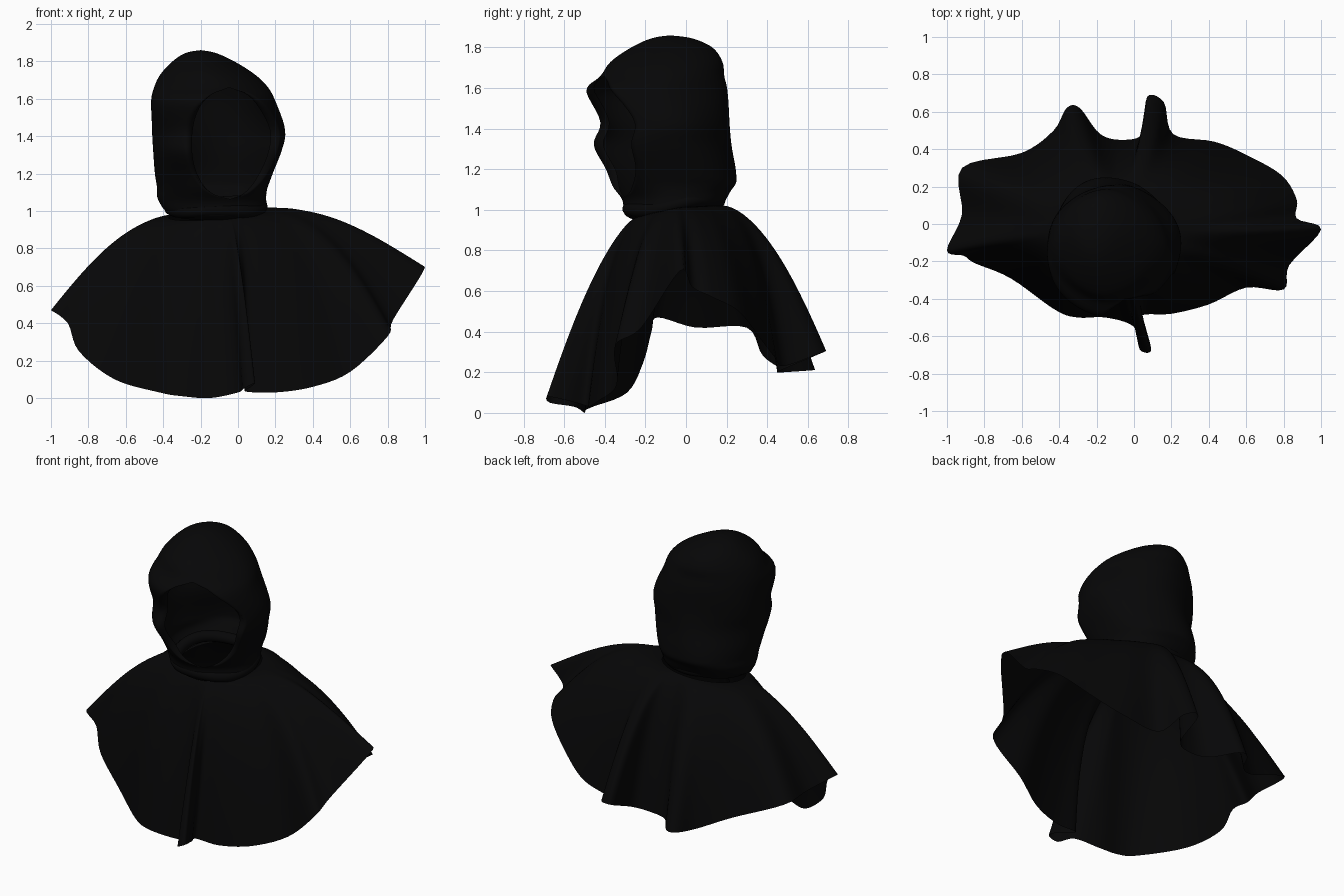
import bpy, bmesh, math
from mathutils import Vector

if "Cube" in bpy.data.objects:
    bpy.data.objects.remove(bpy.data.objects["Cube"])

cloth = bpy.data.materials.new("black_cloth")
cloth.diffuse_color = (0.002, 0.002, 0.0022, 1)
cloth.use_nodes = True
cloth.node_tree.nodes["Principled BSDF"].inputs["Base Color"].default_value = cloth.diffuse_color


def catmull(pts, steps, closed):
    """Smooth curve of tuples through control points."""
    out, n = [], len(pts)
    for i in range(n if closed else n - 1):
        pick = (lambda k: pts[k % n]) if closed else (lambda k: pts[max(0, min(n - 1, k))])
        a, b, c, d = (pick(i + k) for k in (-1, 0, 1, 2))
        for s in range(steps):
            t = s / steps
            out.append(tuple(0.5 * (2 * q + (r - p) * t + (2 * p - 5 * q + 4 * r - u) * t * t
                                    + (3 * q - p - 3 * r + u) * t ** 3)
                             for p, q, r, u in zip(a, b, c, d)))
    if not closed:
        out.append(tuple(pts[-1]))
    return out


def skin(name, rows, closed):
    """Join rows of points into a smooth cloth sheet."""
    bm = bmesh.new()
    grid = [[bm.verts.new(p) for p in row] for row in rows]
    n = len(rows[0])
    for r0, r1 in zip(grid, grid[1:]):
        for j in range(n if closed else n - 1):
            k = (j + 1) % n
            bm.faces.new((r0[j], r0[k], r1[k], r1[j]))
    bmesh.ops.remove_doubles(bm, verts=bm.verts, dist=0.0005)
    bmesh.ops.dissolve_degenerate(bm, edges=bm.edges, dist=0.0005)
    bmesh.ops.recalc_face_normals(bm, faces=bm.faces)
    me = bpy.data.meshes.new(name)
    bm.to_mesh(me)
    bm.free()
    me.shade_smooth()
    me.materials.append(cloth)
    ob = bpy.data.objects.new(name, me)
    bpy.context.collection.objects.link(ob)
    return ob


# Shoulder cape: hem outline with its hanging folds, counterclockwise from the right
hem = [(1.0, -.03, .70), (.87, .03, .62), (.87, .13, .57), (.79, .26, .50), (.60, .37, .36),
       (.43, .44, .27), (.21, .48, .23), (.16, .65, .29), (.07, .68, .30), (.05, .49, .22),
       (-.05, .45, .20), (-.18, .48, .20), (-.29, .62, .21), (-.36, .62, .21), (-.43, .50, .21),
       (-.60, .38, .28), (-.92, .30, .42), (-.92, .05, .42), (-1.0, -.14, .47), (-.91, -.17, .40),
       (-.85, -.21, .25), (-.66, -.29, .10), (-.42, -.46, .03), (-.30, -.50, .01), (-.15, -.50, 0),
       (0.0, -.55, .03), (.03, -.67, .05), (.09, -.68, .08), (.07, -.58, .06), (.04, -.49, .035),
       (.20, -.48, .03), (.40, -.43, .06), (.60, -.34, .14), (.80, -.35, .33), (.83, -.22, .42)]
hem = catmull(hem, 5, True)
n, win = len(hem), 9
# Softened outline: folds fade out toward the neck
soft = [tuple(sum(hem[(i + k) % n][c] for k in range(-win, win + 1)) / (2 * win + 1) for c in range(3))
        for i in range(n)]
rows = []
for i in range(25):
    t = i / 24
    row = []
    for sharp, smooth in zip(hem, soft):
        a = math.atan2(smooth[1] + .02, smooth[0] + .11)
        x, y, z = Vector(smooth).lerp(Vector(sharp), t ** .7)
        c, s = math.cos(a), math.sin(a)
        nx, ny, nz = -.11 + .26 * c, -.03 + .225 * s, .985 + .02 * c + .03 * s
        power = 1.48 + .10 * c + .13 * s
        # shoulders push the cloth up and outward
        arch = math.sin(math.pi * t)
        puff = .035 * arch * abs(math.sin(2 * a))
        row.append((nx + (x - nx) * t + puff * c, ny + (y - ny) * t + puff * s,
                    nz + (z - nz) * t ** power + .06 * arch * abs(c)))
    rows.append(row)
skin("shoulder_cape", rows, True)

# Hood: stacked rings (z, left, right, front, back), with a face opening turned to the right
rings = [(.94, -.36, .12, -.25, .18), (.98, -.40, .15, -.30, .20), (1.05, -.43, .15, -.31, .225),
         (1.12, -.43, .16, -.36, .25), (1.2, -.44, .19, -.41, .245), (1.32, -.45, .235, -.49, .22),
         (1.43, -.46, .25, -.455, .21), (1.58, -.468, .20, -.50, .205), (1.66, -.45, .16, -.42, .19),
         (1.73, -.415, .09, -.37, .18), (1.80, -.35, -.02, -.27, .13), (1.845, -.28, -.12, -.17, .03),
         (1.86, -.2, -.2, -.08, -.08)]


def spread(v, e):
    return math.copysign(abs(v) ** e, v)


rows = []
low, high, facing = 1.07, 1.65, math.radians(-70)
for z, xl, xr, yf, yb in catmull(rings, 5, False):
    k = (z - (low + high) / 2) / ((high - low) / 2)
    half = math.radians(48) * math.sqrt(1 - k * k) if abs(k) < 1 else 0
    cx, cy, rx, ry = (xl + xr) / 2, (yf + yb) / 2, (xr - xl) / 2, (yb - yf) / 2
    e = 1.0 + .1 * max(0, min(1, (z - 1.5) * 5))
    row, n = [], 72
    for j in range(n + 1):
        a = facing + half + (2 * math.pi - 2 * half) * j / n
        # soft diagonal wrinkles
        w = 1 + .014 * math.sin(5 * a + 9 * z) * max(0, min(1, (1.8 - z) * 3))
        y = cy + ry * w * spread(math.sin(a), e)
        # lower edge rises toward the back
        lift = .17 * (y + .3) * max(0, min(1, (1.15 - z) / .2))
        row.append((cx + rx * w * spread(math.cos(a), e), y, z + lift))
    # lip turned inward along the face opening
    depth = .14 * min(1, half * 1.5)
    inner = lambda p: tuple(Vector(p).lerp(Vector((cx, cy + .02, p[2])), depth))
    rows.append([inner(row[0])] + row + [inner(row[-1])])
skin("hood", rows, False)

# Bunched cloth roll around the throat
path = [(-.12 + .25 * math.cos(a), -.06 + .225 * math.sin(a),
         1.025 + .03 * math.sin(a) + .012 * math.sin(3 * a))
        for a in (math.tau * i / 16 for i in range(16))]
cu = bpy.data.curves.new("throat_roll", 'CURVE')
cu.dimensions = '3D'
cu.bevel_depth = .035
cu.bevel_resolution = 3
sp = cu.splines.new('NURBS')
sp.points.add(len(path) - 1)
for p, co in zip(sp.points, path):
    p.co = (*co, 1)
sp.use_cyclic_u = True
cu.materials.append(cloth)
bpy.context.collection.objects.link(bpy.data.objects.new("throat_roll", cu))
